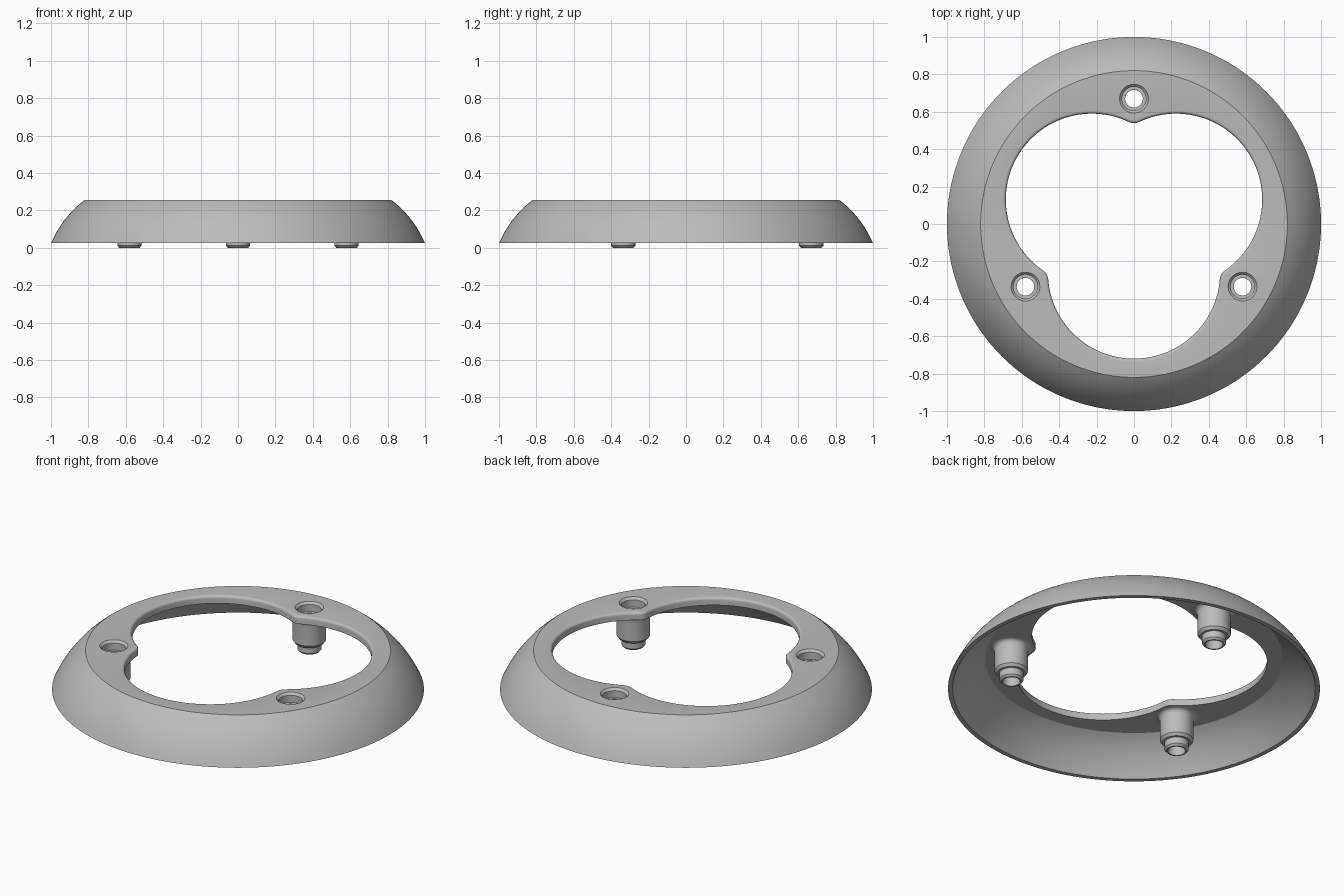
import bpy, bmesh
from math import sin, cos, pi, sqrt, radians
from mathutils import Matrix

cube = bpy.data.objects.get("Cube")
if cube:
    bpy.data.objects.remove(cube, do_unlink=True)

grey = bpy.data.materials.new("plain grey")
grey.use_nodes = True
colour = (0.5, 0.5, 0.5, 1)
grey.diffuse_color = colour
grey.node_tree.nodes["Principled BSDF"].inputs["Base Color"].default_value = colour

BOSS_ANGLES = [radians(a) for a in (90, 210, 330)]
BOSS_DIST = 0.67
HOLE_R = 0.077
TOP, UNDER, RIM = 0.255, 0.21, 0.025


def opening(theta):
    """Radius of the three-lobed opening: overlapping circles, filleted cusps."""
    lobe_d, lobe_r, fillet = 0.26, 0.46, 0.06
    third = 2 * pi / 3
    a = abs((theta - pi / 6 + pi / 3) % third - pi / 3)   # from nearest lobe axis
    b = pi / 3 - a                                        # from nearest cusp
    fillet_d = lobe_d / 2 + sqrt((lobe_r + fillet) ** 2 - (lobe_d * sin(pi / 3)) ** 2)
    if b < radians(2.73):
        return fillet_d * cos(b) - sqrt(fillet ** 2 - (fillet_d * sin(b)) ** 2)
    return lobe_d * cos(a) + sqrt(lobe_r ** 2 - (lobe_d * sin(a)) ** 2)


def bezier(p, q, r, n):
    return [tuple((1 - t) ** 2 * i + 2 * t * (1 - t) * j + t * t * k
                  for i, j, k in zip(p, q, r)) for t in (s / n for s in range(n + 1))]


def loft(name, loops, steps):
    """Closed ring lofted from (radius function, height) loops."""
    bm = bmesh.new()
    rings = []
    for radius, z in loops:
        angles = [2 * pi * i / steps for i in range(steps)]
        rings.append([bm.verts.new((radius(t) * cos(t), radius(t) * sin(t), z)) for t in angles])
    for k, ring in enumerate(rings):
        nxt = rings[(k + 1) % len(rings)]
        for i in range(steps):
            j = (i + 1) % steps
            bm.faces.new((ring[i], ring[j], nxt[j], nxt[i]))
    bmesh.ops.recalc_face_normals(bm, faces=bm.faces)
    return make(name, bm)


def make(name, bm):
    mesh = bpy.data.meshes.new(name)
    bm.to_mesh(mesh)
    bm.free()
    mesh.materials.append(grey)
    obj = bpy.data.objects.new(name, mesh)
    bpy.context.collection.objects.link(obj)
    return obj


def activate(obj):
    bpy.ops.object.select_all(action='DESELECT')
    obj.select_set(True)
    bpy.context.view_layer.objects.active = obj


def circle(r):
    return lambda t: r


def offset_opening(d):
    return lambda t: opening(t) + d


# Domed ring: outer slope, flat top, rounded opening lip, underside, inner slope
outer = bezier((1.0, RIM), (0.935, 0.17), (0.82, TOP), 14)
inner = bezier((0.80, UNDER), (0.90, 0.15), (0.975, RIM), 12)
lip = 0.016
loops = [(circle(r), z) for r, z in outer]
loops += [(offset_opening(lip * (1 - sin(t))), TOP - lip * (1 - cos(t)))
          for t in (pi / 2 * s / 5 for s in range(6))]
loops += [(offset_opening(0), UNDER)]
loops += [(circle(r), z) for r, z in inner]
ring = loft("domed_ring", loops, 360)

# Screw holes through the top plate
bm = bmesh.new()
for a in BOSS_ANGLES:
    place = Matrix.Translation((BOSS_DIST * cos(a), BOSS_DIST * sin(a), TOP))
    bmesh.ops.create_cone(bm, cap_ends=True, segments=48, radius1=HOLE_R,
                          radius2=HOLE_R, depth=0.2, matrix=place)
cutter = make("hole_cutter", bm)
cutter.hide_render = True
cut = ring.modifiers.new("holes", 'BOOLEAN')
cut.operation = 'DIFFERENCE'
cut.solver = 'EXACT'
cut.object = cutter
activate(ring)
bpy.ops.object.modifier_apply(modifier=cut.name)
bpy.data.objects.remove(cutter, do_unlink=True)
bpy.ops.object.shade_smooth_by_angle(angle=radians(28))

# Hollow screw bosses with countersunk top, flared root and stepped foot
profile = [(HOLE_R, TOP), (0.064, 0.242), (0.064, 0.2), (0.047, 0.2),
           (0.047, 0), (0.055, 0), (0.065, 0.011), (0.065, 0.05), (0.078, 0.05),
           (0.09, 0.066)]
profile += bezier((0.09, 0.18), (0.09, UNDER), (0.12, UNDER), 6)
profile += [(0.1, 0.225), (HOLE_R, 0.225)]
for a, side in zip(BOSS_ANGLES, ("back", "right", "left")):
    boss = loft(side + "_boss", [(circle(r), z) for r, z in profile], 48)
    boss.location = (BOSS_DIST * cos(a), BOSS_DIST * sin(a), 0)
    activate(boss)
    bpy.ops.object.shade_smooth_by_angle(angle=radians(28))
